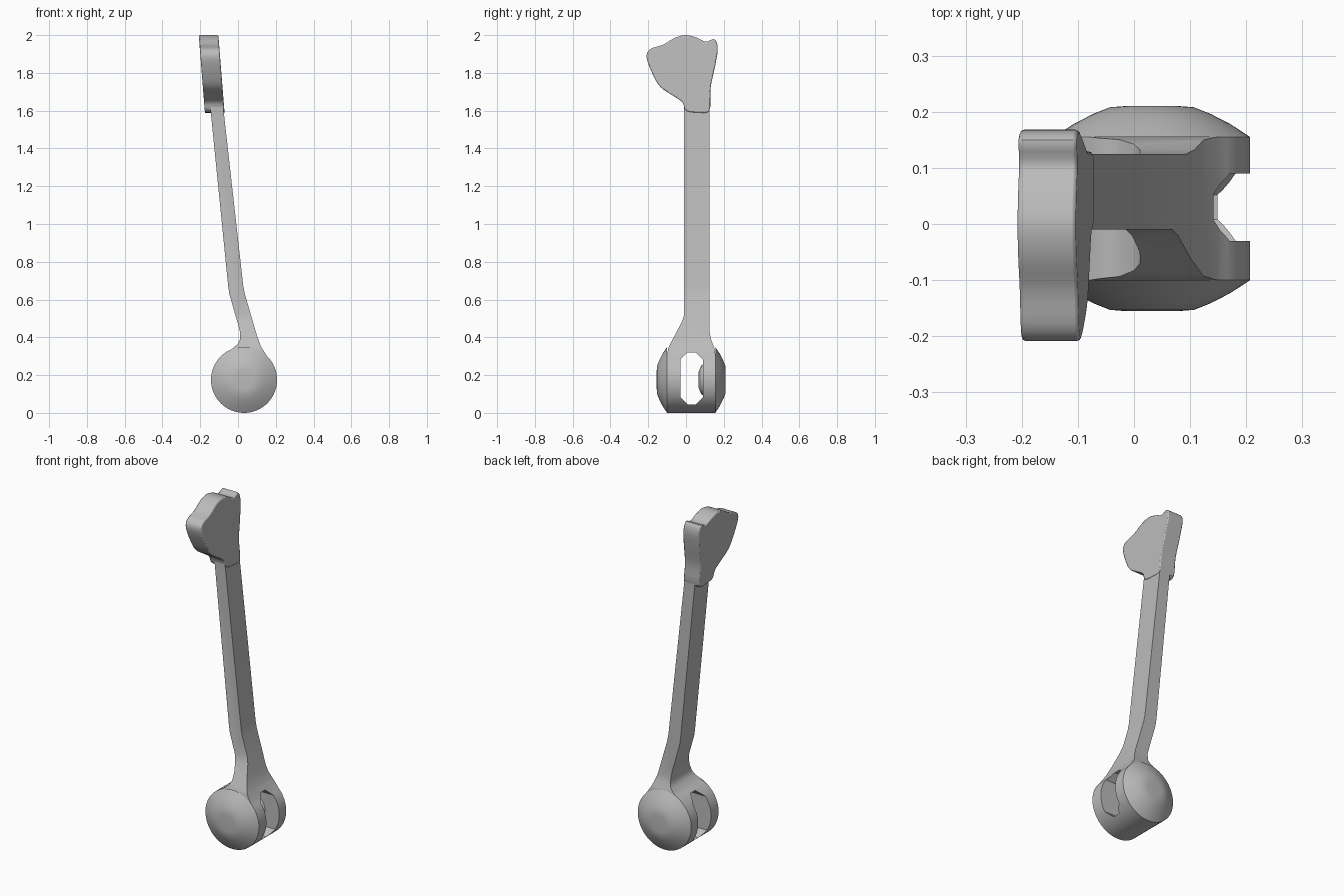
import bpy, bmesh, math
from mathutils import Vector

if "Cube" in bpy.data.objects:
    bpy.data.objects.remove(bpy.data.objects["Cube"], do_unlink=True)

grey = bpy.data.materials.new("plain grey")
grey.use_nodes = True
colour = (0.5, 0.5, 0.5, 1)
grey.diffuse_color = colour
grey.node_tree.nodes["Principled BSDF"].inputs["Base Color"].default_value = colour

HUB_X, HUB_Z, HUB_R = 0.032, 0.175, 0.175
Y_FRONT, Y_BACK = -0.1, 0.155


def make(name, bm):
    bmesh.ops.recalc_face_normals(bm, faces=bm.faces)
    mesh = bpy.data.meshes.new(name)
    bm.to_mesh(mesh)
    bm.free()
    obj = bpy.data.objects.new(name, mesh)
    bpy.context.collection.objects.link(obj)
    mesh.materials.append(grey)
    return obj


def prism(name, points, axis, low, high):
    """Extrude a flat outline along x (outline in y, z) or y (outline in x, z)."""
    place = (lambda a, b, t: (t, a, b)) if axis == "x" else (lambda a, b, t: (a, t, b))
    bm = bmesh.new()
    face = bm.faces.new([bm.verts.new(place(a, b, low)) for a, b in points])
    new = bmesh.ops.extrude_face_region(bm, geom=[face])["geom"]
    moved = [v for v in new if isinstance(v, bmesh.types.BMVert)]
    bmesh.ops.translate(bm, verts=moved, vec=Vector(place(0, 0, high - low)))
    return make(name, bm)


def lathe(name, rings, n=56):
    """Stack of rings (radius, y) around the hub axis, closed at both ends."""
    bm = bmesh.new()
    loops = [[bm.verts.new((HUB_X + r * math.cos(2 * math.pi * i / n), y,
                            HUB_Z + r * math.sin(2 * math.pi * i / n)))
              for i in range(n)] for r, y in rings]
    for a, b in zip(loops, loops[1:]):
        for i in range(n):
            j = (i + 1) % n
            bm.faces.new((a[i], a[j], b[j], b[i]))
    bm.faces.new(loops[0])
    bm.faces.new(loops[-1])
    return make(name, bm)


def rounded(points, steps=4):
    """Smooth closed curve through the points."""
    out, n = [], len(points)
    for i in range(n):
        p = [Vector(points[(i + k) % n]) for k in (-1, 0, 1, 2)]
        for s in range(steps):
            t = s / steps
            q = 0.5 * (2 * p[1] + (p[2] - p[0]) * t
                       + (2 * p[0] - 5 * p[1] + 4 * p[2] - p[3]) * t ** 2
                       + (3 * p[1] - p[0] - 3 * p[2] + p[3]) * t ** 3)
            out.append(tuple(q))
    return out


def select(obj):
    bpy.ops.object.select_all(action="DESELECT")
    obj.select_set(True)
    bpy.context.view_layer.objects.active = obj


def boolean(obj, tool, operation):
    mod = obj.modifiers.new("cut", "BOOLEAN")
    mod.object, mod.operation, mod.solver = tool, operation, "EXACT"
    select(obj)
    bpy.ops.object.modifier_apply(modifier=mod.name)
    bpy.data.objects.remove(tool, do_unlink=True)


# Arm and hub: front outline trimmed by the side outline
arc = [(HUB_X + HUB_R * math.cos(math.radians(a)), HUB_Z + HUB_R * math.sin(math.radians(a)))
       for a in range(46, -251, -6)]
front = ([(-0.16, 1.75), (-0.093, 1.75), (0.028, 0.67), (0.036, 0.63), (0.1, 0.41), (0.122, 0.35)]
         + arc + [(0.0, 0.365), (0.011, 0.39), (0.01, 0.43), (0.0, 0.47), (-0.046, 0.63), (-0.052, 0.67)])
side = [(-0.01, 1.9), (-0.01, 0.52), (-0.02, 0.485), (-0.06, 0.41), (-0.093, 0.345), (Y_FRONT, 0.31),
        (Y_FRONT, -0.1), (Y_BACK, -0.1), (Y_BACK, 0.31), (0.15, 0.345), (0.132, 0.39),
        (0.125, 0.43), (0.125, 1.9)]
arm = prism("arm_and_hub", front, "y", -0.3, 0.3)
boolean(arm, prism("side_trim", side, "x", -0.6, 0.6), "INTERSECT")

# Chamfered slot through the hub
y0, y1, z0, z1, c = -0.03, 0.09, 0.045, 0.32, 0.038
slot = [(y0 + c, z0), (y1 - c, z0), (y1, z0 + c), (y1, z1 - c),
        (y1 - c, z1), (y0 + c, z1), (y0, z1 - c), (y0, z0 + c)]
boolean(arm, prism("slot_cutter", slot, "x", -0.5, 0.5), "DIFFERENCE")

# Domed caps on both ends of the hub, and a boss inside the slot
parts = [arm]
for name, y, d in (("front_cap", Y_FRONT, -1), ("back_cap", Y_BACK, 1)):
    parts.append(lathe(name, [(HUB_R, y), (0.14, y + d * 0.023), (0.105, y + d * 0.041),
                              (0.075, y + d * 0.053), (0.05, y + d * 0.055)]))
parts.append(lathe("slot_boss", [(0.09, 0.1), (0.075, 0.08), (0.04, 0.066)]))

# Lobed head plate, leaning with the arm
outline = [(0.0, 1.6), (-0.02, 1.645), (-0.07, 1.68), (-0.135, 1.725), (-0.175, 1.79), (-0.208, 1.88),
           (-0.19, 1.925), (-0.12, 1.95), (-0.06, 1.985), (0.0, 2.0), (0.06, 1.985), (0.105, 1.965),
           (0.15, 1.978), (0.168, 1.93), (0.155, 1.84), (0.13, 1.72), (0.124, 1.6), (0.06, 1.59)]
head = prism("head_plate", rounded(outline), "x", -0.208, -0.104)
for v in head.data.vertices:
    v.co.x += 0.08 * (2 - v.co.z)
bevel = head.modifiers.new("edge_bevel", "BEVEL")
bevel.width, bevel.segments, bevel.angle_limit = 0.006, 2, math.radians(50)
parts.append(head)

for obj in parts:
    select(obj)
    bpy.ops.object.shade_smooth_by_angle(angle=math.radians(30))
